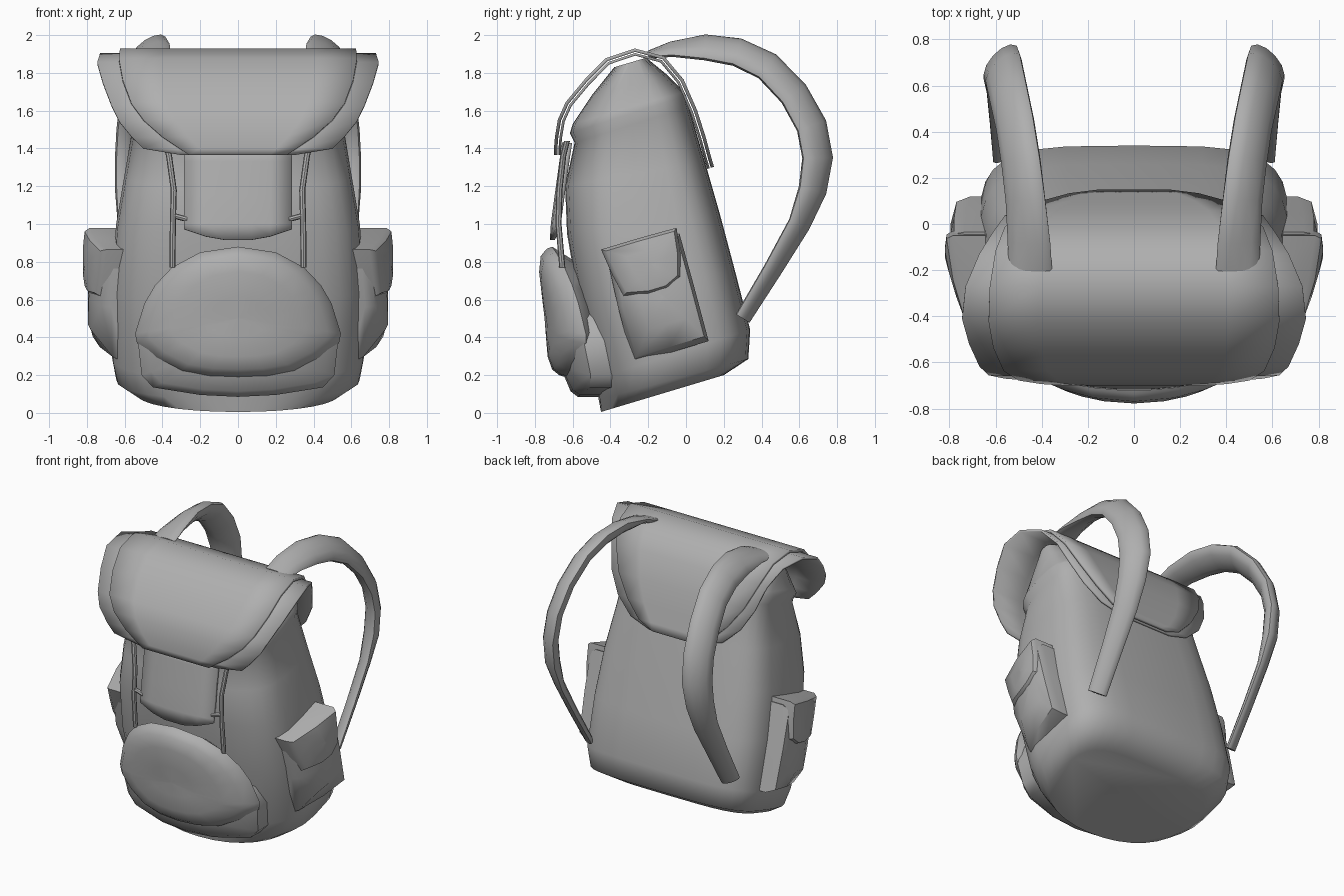
import bpy, bmesh, math
from mathutils import Vector

grey = bpy.data.materials.new("grey_canvas")
grey.diffuse_color = (0.43, 0.43, 0.43, 1)


def finish(bm, name, angle=40):
    bmesh.ops.remove_doubles(bm, verts=bm.verts, dist=0.0005)
    bmesh.ops.recalc_face_normals(bm, faces=bm.faces)
    me = bpy.data.meshes.new(name)
    bm.to_mesh(me)
    bm.free()
    me.materials.append(grey)
    ob = bpy.data.objects.new(name, me)
    bpy.context.collection.objects.link(ob)
    bpy.ops.object.select_all(action='DESELECT')
    ob.select_set(True)
    bpy.context.view_layer.objects.active = ob
    bpy.ops.object.shade_smooth_by_angle(angle=math.radians(angle))
    return ob


def loft(name, rings, closed=True, caps=True, angle=40):
    """Skin a list of equally long point rings."""
    bm = bmesh.new()
    vs = [[bm.verts.new(p) for p in r] for r in rings]
    n = len(vs[0])
    for a, b in zip(vs, vs[1:]):
        for i in range(n if closed else n - 1):
            j = (i + 1) % n
            bm.faces.new((a[i], a[j], b[j], b[i]))
    if caps:
        bm.faces.new(vs[0])
        bm.faces.new(vs[-1])
    return finish(bm, name, angle)


def solidify(ob, t):
    m = ob.modifiers.new("thickness", 'SOLIDIFY')
    m.thickness = t
    m.offset = 0


def pad(name, outline, centre, rings, place, angle=40):
    """Cushion: scaled copies of an outline, each placed at its own depth."""
    cu, cv = centre
    loft(name, [[place(cu + (u - cu) * s, cv + (v - cv) * s, d) for u, v in outline]
                for s, d in rings], angle=angle)


def mirrored(half):
    """Complete an outline given from top centre to bottom centre."""
    return half + [(-u, v) for u, v in reversed(half[1:-1])]


# Main bag: tilted D-shaped sections (front y, z, back y, z, half width, front roundness)
sections = [(-0.45, 0.005, 0.20, 0.20, 0.54, 0.95), (-0.462, 0.07, 0.33, 0.285, 0.645, 0.85),
            (-0.48, 0.18, 0.34, 0.44, 0.67, 0.72), (-0.57, 0.60, 0.26, 0.75, 0.67, 0.62),
            (-0.63, 0.95, 0.18, 1.05, 0.645, 0.62), (-0.64, 1.20, 0.10, 1.33, 0.60, 0.65),
            (-0.59, 1.43, 0.015, 1.62, 0.555, 0.7), (-0.615, 1.48, 0.0, 1.68, 0.575, 0.7),
            (-0.60, 1.53, -0.01, 1.70, 0.56, 0.7), (-0.50, 1.68, -0.10, 1.79, 0.54, 0.7),
            (-0.38, 1.83, -0.21, 1.88, 0.52, 0.7)]
body = []
for yf, zf, yb, zb, w, front in sections:
    ring = []
    for i in range(32):
        t = 2 * math.pi * i / 32
        c, s = math.cos(t), math.sin(t)
        e = 0.5 if s > 0 else front          # boxy back, rounder front
        k = 0.5 + 0.5 * math.copysign(abs(s) ** e, s)
        x = w * math.copysign(abs(c) ** e, c)
        ring.append((x, yf + (yb - yf) * k, zf + (zb - zf) * k))
    body.append(ring)
loft("bag_body", body, angle=60)

# Top flap: bent panel over a wider border sheet (y, z, panel half width, border half width)
flap = [(-0.69, 1.365, 0.26, 0.30), (-0.69, 1.40, 0.31, 0.50), (-0.685, 1.46, 0.40, 0.56),
        (-0.67, 1.55, 0.50, 0.63), (-0.63, 1.64, 0.565, 0.67), (-0.53, 1.76, 0.61, 0.715),
        (-0.42, 1.87, 0.63, 0.745), (-0.27, 1.92, 0.625, 0.73), (-0.12, 1.88, 0.60, 0.67),
        (-0.02, 1.76, 0.56, 0.61), (0.05, 1.60, 0.49, 0.56), (0.095, 1.46, 0.39, 0.48),
        (0.125, 1.35, 0.28, 0.36), (0.14, 1.30, 0.16, 0.20)]
panel_rows, border_rows = [], []
for i, (y, z, wi, wo) in enumerate(flap):
    a, b = flap[max(i - 1, 0)], flap[min(i + 1, len(flap) - 1)]
    inward = Vector((0, b[1] - a[1], -(b[0] - a[0]))).normalized() * 0.022
    steps = (-1, -0.66, -0.33, 0, 0.33, 0.66, 1)
    panel_rows.append([Vector((f * wi, y, z)) for f in steps])
    border_rows.append([Vector((f * wo, y, z)) + inward for f in steps])
solidify(loft("flap_panel", panel_rows, closed=False, caps=False), 0.018)
solidify(loft("flap_border", border_rows, closed=False, caps=False), 0.014)

# Front closing panel hanging below the flap
panel = []
for y, z in [(-0.645, 1.43), (-0.66, 1.33), (-0.685, 1.15), (-0.705, 1.0), (-0.71, 0.912)]:
    panel.append([(0.285 * f, y + 0.03 * f * f, z + (0.06 * f * f if z < 1 else 0))
                  for f in (-1, -0.6, -0.25, 0.25, 0.6, 1)])
solidify(loft("closing_panel", panel, closed=False, caps=False), 0.025)

# Front pocket and its domed lid
lid = mirrored([(0, 0.88), (0.2, 0.85), (0.35, 0.77), (0.44, 0.675), (0.495, 0.58),
                (0.545, 0.42), (0.535, 0.37), (0.44, 0.29), (0.30, 0.22), (0.15, 0.195), (0, 0.19)])
pad("front_pocket_lid", lid, (0, 0.5),
    [(0.82, -0.10), (1, 0), (0.97, 0.03), (0.87, 0.065), (0.65, 0.082), (0.3, 0.08), (0.02, 0.078)],
    lambda u, v, d: (u, -0.64 - 0.1 * (v - 0.19) + 0.13 * (u / 0.54) ** 2 - d, v))
pocket = mirrored([(0, 0.68), (0.3, 0.62), (0.48, 0.5), (0.53, 0.38), (0.51, 0.2),
                   (0.45, 0.135), (0.2, 0.095), (0, 0.085)])
pad("front_pocket", pocket, (0, 0.38),
    [(1, -0.17), (1, 0), (0.9, 0.03), (0.6, 0.045), (0.02, 0.045)],
    lambda u, v, d: (u, -0.575 - 0.25 * (v - 0.09) + 0.11 * (u / 0.54) ** 2 - d, v))

# Parts on both sides
side_pocket = [(-0.42, 0.83), (-0.36, 0.56), (-0.28, 0.26), (-0.08, 0.32), (0.12, 0.38),
               (0.04, 0.68), (-0.035, 0.95), (-0.24, 0.89)]
side_lid = [(-0.45, 0.865), (-0.25, 0.925), (-0.05, 0.98), (-0.03, 0.85), (-0.03, 0.72),
            (-0.10, 0.66), (-0.20, 0.63), (-0.33, 0.62), (-0.39, 0.73)]
# Shoulder strap stations: x, y, z, width in x, width across the bend
strap = [(0.45, -0.20, 1.895, 0.19, 0.02), (0.455, -0.08, 1.925, 0.185, 0.06),
         (0.47, 0.10, 1.935, 0.17, 0.115), (0.49, 0.27, 1.91, 0.16, 0.13),
         (0.515, 0.43, 1.835, 0.15, 0.14), (0.545, 0.57, 1.69, 0.145, 0.145),
         (0.565, 0.665, 1.52, 0.14, 0.15), (0.575, 0.697, 1.35, 0.135, 0.15),
         (0.58, 0.67, 1.18, 0.125, 0.135), (0.577, 0.60, 1.00, 0.115, 0.11),
         (0.57, 0.46, 0.76, 0.105, 0.09), (0.56, 0.30, 0.50, 0.10, 0.075)]
for side, m in (("right", 1), ("left", -1)):
    # Pockets thin out toward the bottom and the front edge
    def place(u, v, d):
        taper = 0.10 * max(0, (0.42 - v) / 0.15) + 0.30 * max(0, -0.15 - u)
        return (m * (d - (taper if d > 0.6 else 0)), u, v)
    pad("side_pocket_" + side, side_pocket, (-0.12, 0.62),
        [(1, 0.50), (1, 0.735), (0.9, 0.78), (0.5, 0.795), (0.02, 0.79)], place)
    pad("side_pocket_lid_" + side, side_lid, (-0.18, 0.79),
        [(1, 0.55), (1, 0.785), (0.9, 0.812), (0.5, 0.82), (0.02, 0.818)], place)

    # Shoulder strap: flat oval twisted so its inner edge leads the bend
    rings = []
    for i, (x, y, z, w, t) in enumerate(strap):
        a, b = strap[max(i - 1, 0)], strap[min(i + 1, len(strap) - 1)]
        n = Vector((0, -(b[2] - a[2]), b[1] - a[1])).normalized()
        sx = Vector((m, 0, 0))
        major = sx * (w / 2) - n * (t / 2)
        minor = (sx * t + n * w).normalized() * (0.014 + 0.035 * min(1, t / 0.13))
        if i > 8:
            minor *= 0.75
        rings.append([Vector((m * x, y, z)) + major * math.cos(q) + minor * math.sin(q)
                      for q in [2 * math.pi * k / 12 for k in range(12)]])
    loft("shoulder_strap_" + side, rings, angle=55)

    # Thin front cord and its short cross link
    def cord(name, pts, r, axis):
        loft(name, [[Vector(p) + r * (Vector((math.cos(q), math.sin(q), 0)) if axis == 'z'
                                      else Vector((0, math.cos(q), math.sin(q))))
                     for q in [math.pi * k / 4 for k in range(8)]] for p in pts])
    cord("front_cord_" + side, [(m * 0.385, -0.63, 1.44), (m * 0.365, -0.65, 1.36),
                                (m * 0.34, -0.67, 1.18), (m * 0.345, -0.675, 1.0),
                                (m * 0.347, -0.655, 0.77)], 0.016, 'z')
    cord("cord_link_" + side, [(m * 0.27, -0.675, 1.025), (m * 0.345, -0.67, 1.045)], 0.015, 'x')
